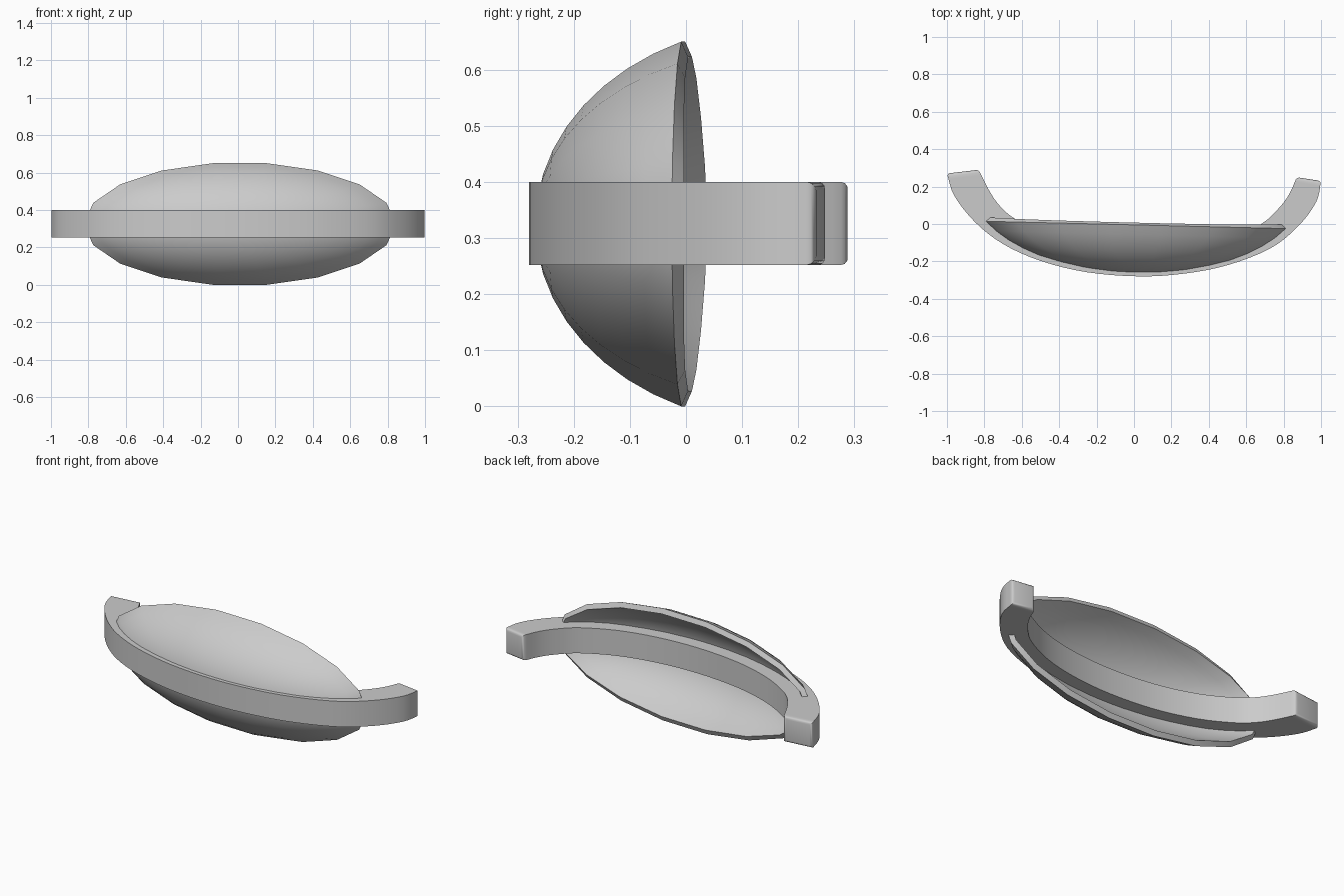
import bpy, bmesh, math
from mathutils import Vector

if "Cube" in bpy.data.objects:
    bpy.data.objects.remove(bpy.data.objects["Cube"])


def make_object(name, bm):
    bmesh.ops.recalc_face_normals(bm, faces=bm.faces)
    mesh = bpy.data.meshes.new(name)
    bm.to_mesh(mesh)
    bm.free()
    obj = bpy.data.objects.new(name, mesh)
    bpy.context.collection.objects.link(obj)
    bpy.ops.object.select_all(action='DESELECT')
    bpy.context.view_layer.objects.active = obj
    obj.select_set(True)
    return obj


def spline(points, steps):
    """Smooth curve through a few 2D points."""
    p = [Vector(q) for q in points]
    p = [2 * p[0] - p[1]] + p + [2 * p[-1] - p[-2]]
    out = []
    for i in range(1, len(p) - 2):
        a, b, c, d = p[i - 1:i + 3]
        for s in range(steps):
            t = s / steps
            out.append(0.5 * (2 * b + (c - a) * t + (2 * a - 5 * b + 4 * c - d) * t * t
                              + (3 * b - a - 3 * c + d) * t ** 3))
    return out + [p[-2]]


# Bowl-shaped shell: stretched 18-sided spherical cap, open at the back
SIDES, RINGS, CAP = 18, 9, math.radians(65)
RX, RZ, DEPTH = 0.835, 0.33, 0.263
bm = bmesh.new()
pole = bm.verts.new((0, -DEPTH, 0))
rings = []
for r in range(1, RINGS + 1):
    th = CAP * r / RINGS
    k = math.sin(th) / math.sin(CAP)
    y = -DEPTH * (math.cos(th) - math.cos(CAP)) / (1 - math.cos(CAP))
    rings.append([bm.verts.new((RX * k * math.cos(math.tau * i / SIDES), y,
                                RZ * k * math.sin(math.tau * i / SIDES)))
                  for i in range(SIDES)])
for i in range(SIDES):
    j = (i + 1) % SIDES
    bm.faces.new((pole, rings[0][i], rings[0][j]))
    for a, b in zip(rings, rings[1:]):
        bm.faces.new((a[i], b[i], b[j], a[j]))
shell = make_object("shell", bm)
# make the outer side face the front
if shell.data.polygons[0].normal.y > 0:
    shell.data.flip_normals()
shell.location = (0.01, -0.005, 0.325)
shell.rotation_euler.z = math.radians(-1.4)
wall = shell.modifiers.new("wall", 'SOLIDIFY')
wall.thickness = 0.03
wall.offset = -1
bpy.ops.object.modifier_apply(modifier=wall.name)
bpy.ops.object.shade_smooth_by_angle(angle=math.radians(35))

# Curved band wrapping the shell, seen from above (outer and inner curves)
outer = spline([(-1, .27), (-.96, .15), (-.85, .01), (-.7, -.107), (-.5, -.197), (-.25, -.258),
                (.03, -.28), (.27, -.265), (.5, -.22), (.73, -.13), (.88, -.01), (.975, .12), (1, .23)], 4)
inner = spline([(-.83, .29), (-.775, .18), (-.72, .1), (-.64, .03), (-.47, -.06), (-.24, -.125),
                (.03, -.15), (.28, -.135), (.5, -.085), (.68, 0), (.77, .08), (.83, .16), (.87, .25)], 4)
Z0, Z1 = 0.252, 0.40
bm = bmesh.new()
loops = [[bm.verts.new((p.x, p.y, z)) for p, z in ((o, Z0), (o, Z1), (n, Z1), (n, Z0))]
         for o, n in zip(outer, inner)]
for a, b in zip(loops, loops[1:]):
    for i in range(4):
        j = (i + 1) % 4
        bm.faces.new((a[i], a[j], b[j], b[i]))
ends = [bm.faces.new(loops[0]), bm.faces.new(loops[-1])]
bmesh.ops.recalc_face_normals(bm, faces=bm.faces)
# rounded end edges
bmesh.ops.bevel(bm, geom=list({e for f in ends for e in f.edges}), offset=0.015,
                segments=3, profile=0.5, affect='EDGES', clamp_overlap=True)
make_object("band", bm)
bpy.ops.object.shade_smooth_by_angle(angle=math.radians(35))
